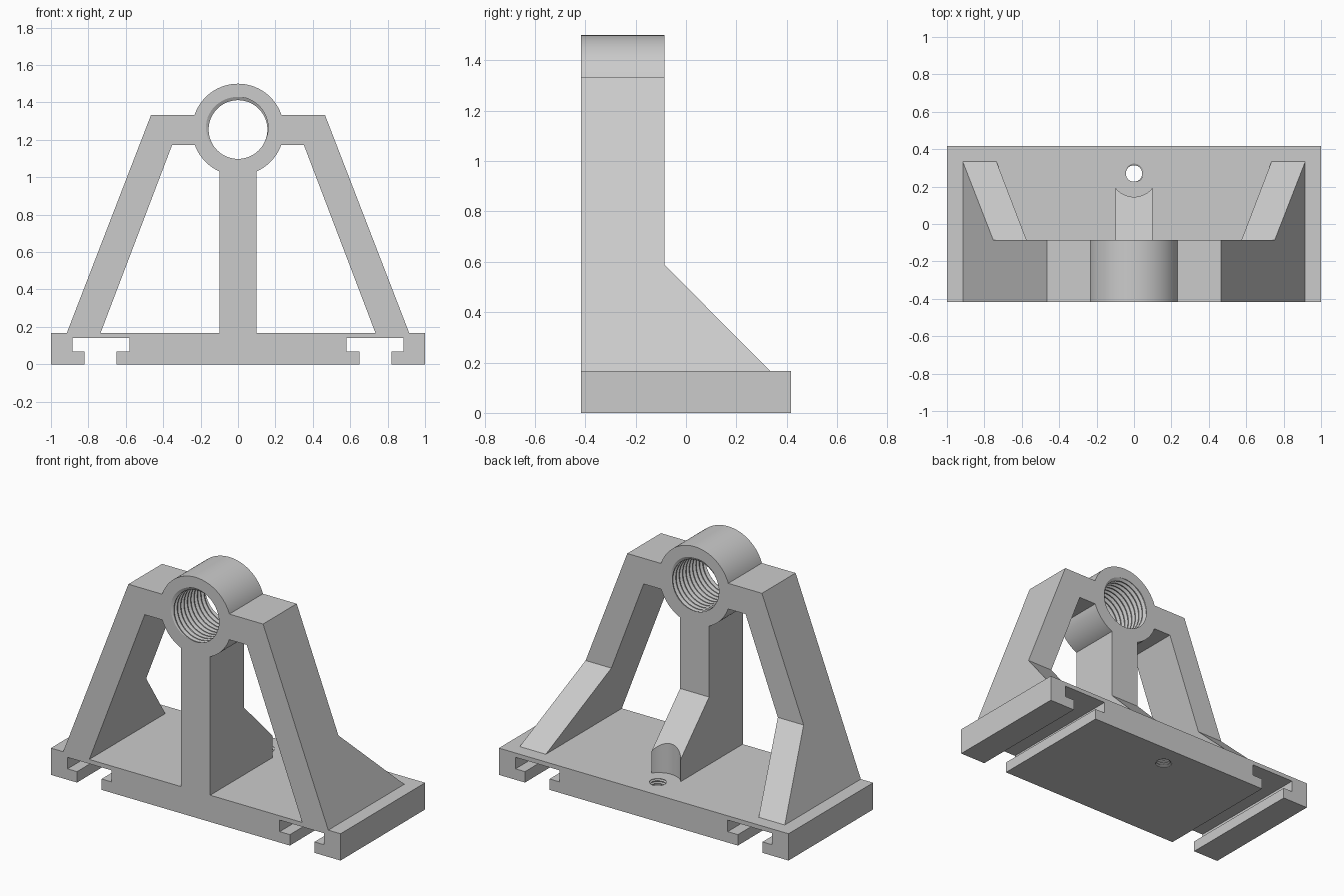
import bpy, bmesh
from math import sin, cos, pi, radians

if "Cube" in bpy.data.objects:
    bpy.data.objects.remove(bpy.data.objects["Cube"])


def place(axis, u, v, t):
    return {'x': (t, u, v), 'y': (u, t, v), 'z': (u, v, t)}[axis]


def finish(name, bm):
    bmesh.ops.recalc_face_normals(bm, faces=bm.faces)
    me = bpy.data.meshes.new(name)
    bm.to_mesh(me)
    bm.free()
    ob = bpy.data.objects.new(name, me)
    bpy.context.collection.objects.link(ob)
    return ob


def prism(name, pts, axis, a, b):
    """Closed outline pushed along an axis from a to b."""
    bm = bmesh.new()
    lo, hi = ([bm.verts.new(place(axis, u, v, t)) for u, v in pts] for t in (a, b))
    bm.faces.new(lo)
    bm.faces.new(hi[::-1])
    n = len(pts)
    for i in range(n):
        j = (i + 1) % n
        bm.faces.new((lo[i], lo[j], hi[j], hi[i]))
    return finish(name, bm)


def circle(u, v, r, n=96):
    return [(u + r * cos(2 * pi * i / n), v + r * sin(2 * pi * i / n)) for i in range(n)]


def thread(name, axis, u, v, start, length, minor, major, pitch, n=64):
    """Closed helical screw body used to cut a threaded hole."""
    prof = [(0, minor), (.2, minor), (.5, major), (.7, major)]
    m = len(prof)
    rows = m * (int(length / pitch) + 1)
    bm = bmesh.new()
    grid = {}
    for j in range(n):
        for i in range(rows + 1 + (m if j == 0 else 0)):
            off, r = prof[i % m]
            t = start + pitch * (i // m + off + j / n)
            s, c = r * sin(2 * pi * j / n), r * cos(2 * pi * j / n)
            p, q = (s, c) if axis == 'y' else (c, s)
            grid[i, j] = bm.verts.new(place(axis, u + p, v + q, t))

    def at(i, j):
        return grid[(i + m, 0) if j == n else (i, j)]

    for j in range(n):
        for i in range(rows):
            bm.faces.new((at(i, j), at(i, j + 1), at(i + 1, j + 1), at(i + 1, j)))
    for k, t in ((0, start - pitch), (rows, start + pitch * (rows / m + 2))):
        loop = [at(k, j) for j in range(n)] + [at(k + i, 0) for i in range(m, 0, -1)]
        tip = bm.verts.new(place(axis, u, v, t))
        for i in range(len(loop)):
            bm.faces.new((loop[i], loop[(i + 1) % len(loop)], tip))
    return finish(name, bm)


def boolean(ob, other, op):
    mod = ob.modifiers.new(op.lower(), 'BOOLEAN')
    mod.operation, mod.object, mod.solver = op, other, 'EXACT'
    bpy.context.view_layer.objects.active = ob
    bpy.ops.object.modifier_apply(modifier=mod.name)
    bpy.data.objects.remove(other, do_unlink=True)


FRONT, BACK, TOP = -.417, .417, .167

# Slanted legs and crossbar, one half mirrored
outer = [(.922, .15), (.465, 1.333)]
inner = [(.352, 1.173), (.7415, .15)]
half = outer[::-1]
arch = half + inner[::-1] + inner[:1]
arch = ([(-x, z) for x, z in outer] + outer[::-1]
        + inner[::-1] + [(-x, z) for x, z in inner])
bracket = prism("threaded_bracket", arch, 'y', FRONT, .4)

# Centre post
post = prism("centre_post", [(-.1, .15), (.1, .15), (.1, 1.06), (-.1, 1.06)], 'y', FRONT, .4)
boolean(bracket, post, 'UNION')

# Side outline with sloping rear gussets
side = [(FRONT - .05, .1), (.333, .1), (.333, TOP), (-.085, .588), (-.085, 1.6), (FRONT - .05, 1.6)]
boolean(bracket, prism("side_outline", side, 'x', -1.2, 1.2), 'INTERSECT')

# Screw clearance in the post gusset
boolean(bracket, prism("screw_clearance", circle(0, .27, .125), 'z', .1, .8), 'DIFFERENCE')

# Boss ring
boolean(bracket, prism("boss", circle(0, 1.255, .245), 'y', FRONT, -.085), 'UNION')

# Base with two T-slots
right = [(.65, 0), (.65, .068), (.58, .068), (.58, .14),
         (.885, .14), (.885, .068), (.82, .068), (.82, 0), (1, 0), (1, TOP)]
base = prism("base", right + [(-x, z) for x, z in right[::-1]], 'y', FRONT, BACK)
boolean(bracket, base, 'UNION')

# Threaded holes
boolean(bracket, thread("bore_thread", 'y', 0, 1.255, -.5, .5, .157, .175, .033), 'DIFFERENCE')
boolean(bracket, thread("screw_thread", 'z', 0, .27, -.05, .26, .044, .053, .017, 48), 'DIFFERENCE')

bpy.ops.object.select_all(action='DESELECT')
bracket.select_set(True)
bpy.context.view_layer.objects.active = bracket
bpy.ops.object.shade_smooth_by_angle(angle=radians(25))
